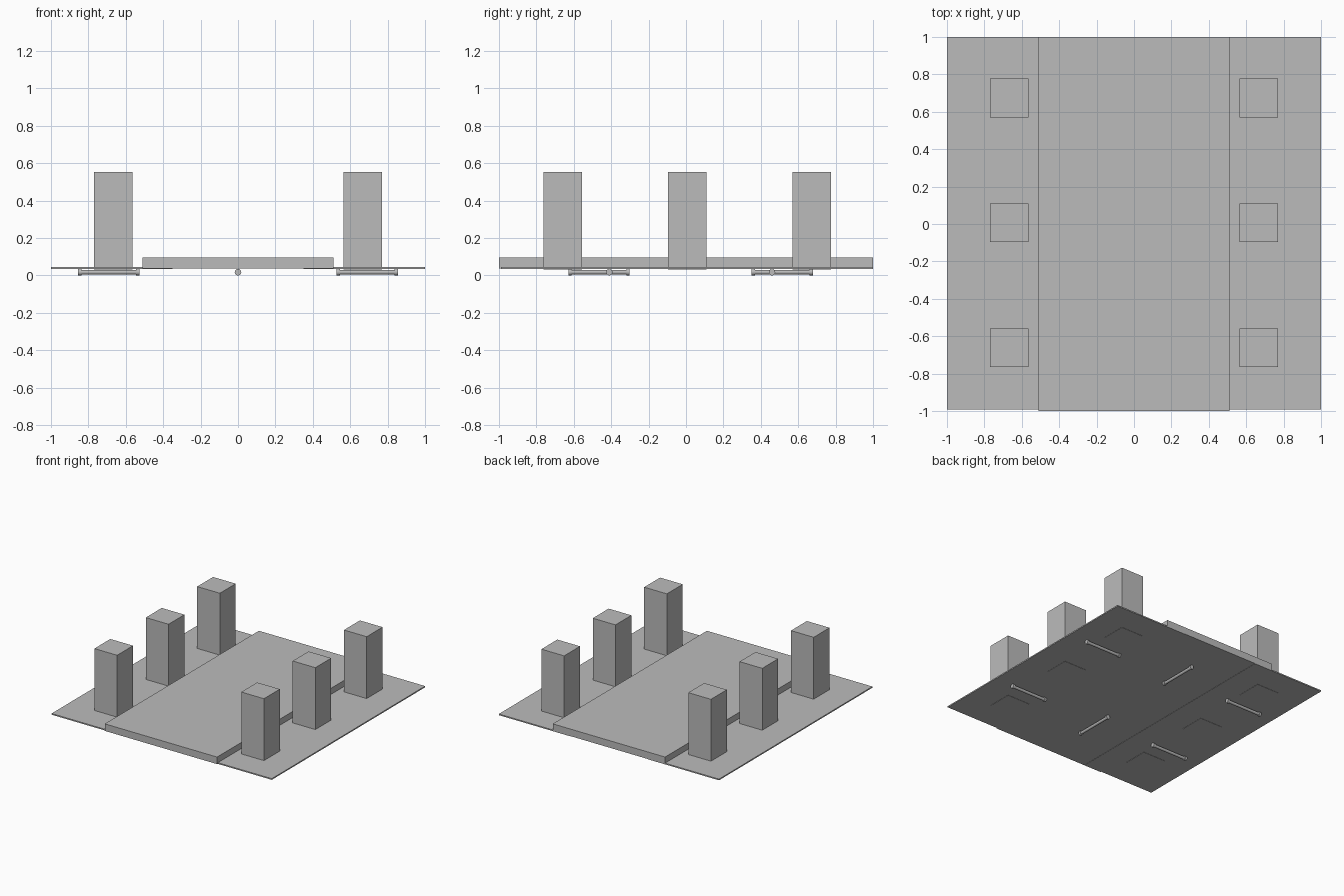
import bpy
import math
from mathutils import Vector

cube = bpy.data.objects.get("Cube")
if cube:
    bpy.data.objects.remove(cube, do_unlink=True)

# Single flat colour
grey = bpy.data.materials.new("plain_grey")
grey.use_nodes = True
color = (0.5, 0.5, 0.5, 1)
grey.diffuse_color = color
grey.node_tree.nodes["Principled BSDF"].inputs["Base Color"].default_value = color


def box(name, low, high):
    low, high = Vector(low), Vector(high)
    bpy.ops.mesh.primitive_cube_add(size=1, location=(low + high) / 2)
    obj = bpy.context.object
    obj.name = name
    obj.scale = high - low
    bpy.ops.object.transform_apply(location=False, rotation=False, scale=True)
    obj.data.materials.append(grey)
    return obj


def rod(name, center, radius, length, along_x):
    rotation = (0, math.pi / 2, 0) if along_x else (math.pi / 2, 0, 0)
    bpy.ops.mesh.primitive_cylinder_add(vertices=16, radius=radius, depth=length,
                                        location=center, rotation=rotation)
    obj = bpy.context.object
    obj.name = name
    obj.data.materials.append(grey)
    bpy.ops.object.shade_smooth_by_angle()
    return obj


def handle(name, x, y, along_x):
    # Slim bar with a thicker collar at each end
    axis = Vector((1, 0, 0)) if along_x else Vector((0, 1, 0))
    center = Vector((x, y, 0.0175))
    rod(name + "_bar", center, 0.012, 0.31, along_x)
    for end in (-1, 1):
        rod(name + "_collar", center + axis * end * 0.155, 0.0175, 0.018, along_x)


# Raised centre deck
box("centre_deck", (-0.51, -1, 0.037), (0.51, 1, 0.095))

for side, label in ((-1, "right"), (1, "left")):
    # Thin side platform, tucked under the deck
    inner, outer = sorted((side * 0.35, side * 1.0))
    box(label + "_platform", (inner, -0.99, 0.035), (outer, 1, 0.045))
    # Row of square pillars
    for y in (-0.66, 0.007, 0.673):
        x = side * 0.667
        box(label + "_pillar", (x - 0.103, y - 0.103, 0.033), (x + 0.103, y + 0.103, 0.553))
    # Handles under the platform
    for y in (-0.41, 0.46):
        handle(label + "_handle", side * 0.69, y, True)

# Handles under the deck
for y in (-0.465, 0.515):
    handle("centre_handle", 0, y, False)
